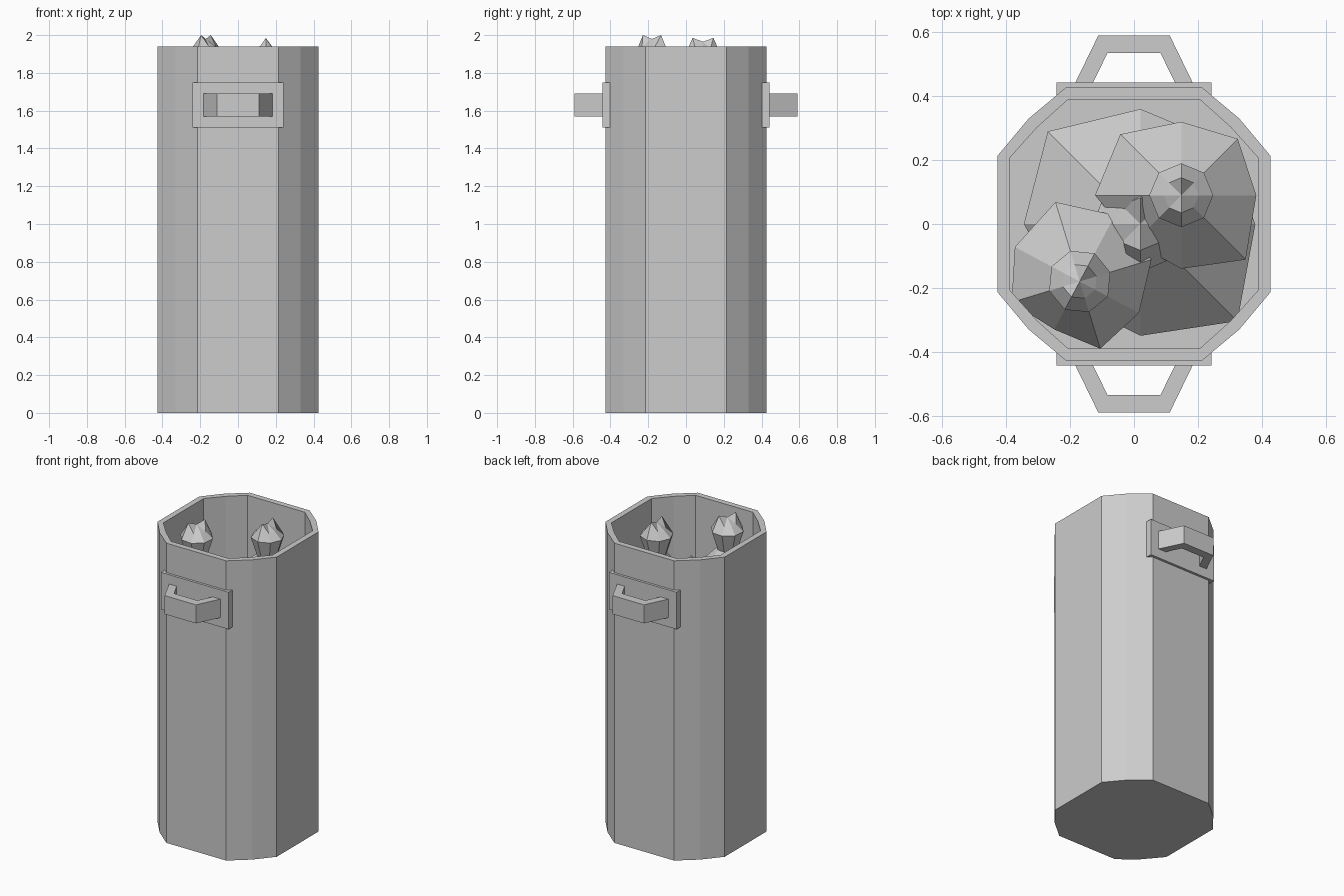
import bpy
import bmesh
from math import cos, sin, radians
from mathutils import Vector

cube = bpy.data.objects.get("Cube")
if cube:
    bpy.data.objects.remove(cube, do_unlink=True)

grey = bpy.data.materials.new("light_grey")
grey.use_nodes = True
colour = (0.604, 0.604, 0.604, 1)
grey.diffuse_color = colour
grey.node_tree.nodes["Principled BSDF"].inputs["Base Color"].default_value = colour


def finish(name, bm):
    bmesh.ops.recalc_face_normals(bm, faces=bm.faces)
    mesh = bpy.data.meshes.new(name)
    bm.to_mesh(mesh)
    bm.free()
    mesh.materials.append(grey)
    obj = bpy.data.objects.new(name, mesh)
    bpy.context.collection.objects.link(obj)
    return obj


def loft(name, rings):
    """Skin a stack of equal-sized point loops and cap both ends."""
    bm = bmesh.new()
    loops = [[bm.verts.new(p) for p in ring] for ring in rings]
    count = len(loops[0])
    for low, high in zip(loops, loops[1:]):
        for i in range(count):
            j = (i + 1) % count
            bm.faces.new((low[i], low[j], high[j], high[i]))
    bm.faces.new(loops[0])
    bm.faces.new(loops[-1])
    return finish(name, bm)


def level(points, z):
    return [(x, y, z) for x, y in points]


def chamfered(half, flat, corner):
    """Twelve-sided outline: four flats joined by two-segment corners."""
    quarter = [(half, flat), (corner, corner), (flat, half)]
    points = []
    for _ in range(4):
        points += quarter
        quarter = [(-y, x) for x, y in quarter]
    return points


# Hollow bin with a thin wall and floor
TOP = 1.94
outer = chamfered(0.427, 0.214, 0.33)
inner = chamfered(0.39, 0.206, 0.303)
loft("bin_body", [level(outer, 0), level(outer, TOP),
                  level(inner, TOP), level(inner, 0.04)])

# Mounting plates and trapezoid grips on front and back
half_grip = [(0.185, 0.44), (0.112, 0.59)]
half_hole = [(0.083, 0.535), (0.13, 0.44)]
arch = (half_grip + [(-x, y) for x, y in reversed(half_grip)]
        + [(-x, y) for x, y in reversed(half_hole)] + half_hole)
plate = [(0.242, 0.40), (0.242, 0.443), (-0.242, 0.443), (-0.242, 0.40)]
for side, sign in (("front", -1), ("back", 1)):
    for part, outline, low, high in (("plate", plate, 1.51, 1.75),
                                     ("handle", arch, 1.57, 1.69)):
        points = [(x, sign * y) for x, y in outline]
        loft(f"{side}_{part}", [level(points, low), level(points, high)])


def sack(name, centre, top, scale, turn, radii, peaks):
    """Tied low-poly sack: bulging body, narrow neck and a crumpled tuft."""
    directions = [Vector((cos(radians(turn + 45 * i)), sin(radians(turn + 45 * i)), 0))
                  for i in range(8)]
    origin = Vector((centre[0], centre[1], top))

    def ring(radius, drop):
        return [origin + d * radius * scale - Vector((0, 0, drop * scale))
                for d in directions]

    def body(factor, drop):
        return [origin + d * r * factor - Vector((0, 0, drop * scale))
                for d, r in zip(directions, radii)]

    crown = ring(0.055, 0.06)
    for i in peaks:
        crown[i].z = top
    rings = [body(0.65, 0.78), body(0.95, 0.62), body(1, 0.4),
             ring(0.062, 0.22), ring(0.1, 0.1), crown]
    obj = loft(name, rings)
    # Dimple the tuft by fanning its cap to a sunken centre
    bm = bmesh.new()
    bm.from_mesh(obj.data)
    bm.faces.ensure_lookup_table()
    cap = max(bm.faces, key=lambda f: f.calc_center_median().z)
    fan = bmesh.ops.poke(bm, faces=[cap])
    fan["verts"][0].co = origin - Vector((0, 0, 0.02 * scale))
    bm.to_mesh(obj.data)
    bm.free()


# Rubbish sacks piled inside
sack("back_sack", (0.148, 0.09), 1.985, 1, 0,
     (0.235, 0.25, 0.23, 0.27, 0.27, 0.21, 0.23, 0.285), (2, 6))
sack("front_sack", (-0.17, -0.18), 2.0, 1, 17,
     (0.235, 0.235, 0.26, 0.23, 0.223, 0.17, 0.22, 0.21), (1, 5))
sack("bottom_sack", (0.02, 0), 1.72, 1.5, 0,
     (0.36, 0.36, 0.36, 0.41, 0.365, 0.33, 0.35, 0.43), (2, 6))
